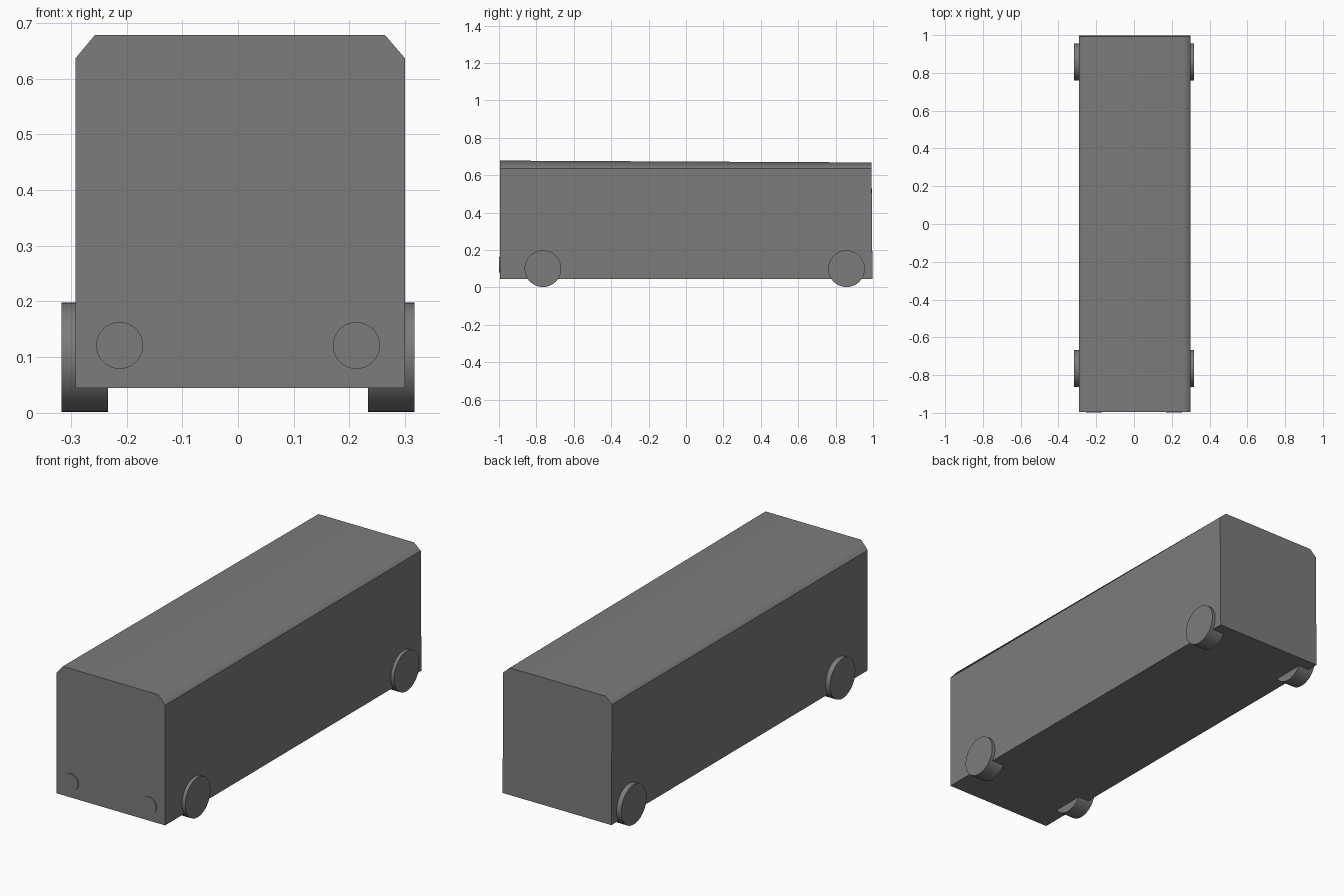
import bpy, bmesh, math

if "Cube" in bpy.data.objects:
    bpy.data.objects.remove(bpy.data.objects["Cube"])

grey = bpy.data.materials.new("dark_grey")
grey.diffuse_color = (0.2, 0.2, 0.2, 1)
grey.use_nodes = True
grey.node_tree.nodes["Principled BSDF"].inputs["Base Color"].default_value = grey.diffuse_color


def cylinder(name, radius, depth, location, rotation):
    bpy.ops.mesh.primitive_cylinder_add(vertices=48, radius=radius, depth=depth,
                                        location=location, rotation=rotation)
    bpy.context.object.name = name
    bpy.context.object.data.materials.append(grey)
    bpy.ops.object.shade_smooth_by_angle(angle=math.radians(30))


# Body: box section with chamfered roof edges, roof dropping slightly to the rear
def section(bm, y_low, y_high, z_roof):
    profile = [(-0.292, 0.045, y_low), (0.300, 0.045, y_low),
               (0.300, 0.636, y_high), (0.264, z_roof, y_high),
               (-0.257, z_roof, y_high), (-0.292, 0.636, y_high)]
    return [bm.verts.new((x, y, z)) for x, z, y in profile]


bm = bmesh.new()
front = section(bm, -0.995, -0.995, 0.678)
rear = section(bm, 0.997, 0.992, 0.668)
bm.faces.new(front)
bm.faces.new(rear[::-1])
for i in range(6):
    j = (i + 1) % 6
    bm.faces.new((front[i], rear[i], rear[j], front[j]))
bmesh.ops.recalc_face_normals(bm, faces=bm.faces)

# Roof blends softly into its chamfers, every other edge stays crisp
for face in bm.faces:
    face.smooth = True
soft = [{front[i], rear[i]} for i in (3, 4)]
for edge in bm.edges:
    edge.smooth = set(edge.verts) in soft
mesh = bpy.data.meshes.new("body")
bm.to_mesh(mesh)
bm.free()
mesh.materials.append(grey)
body = bpy.data.objects.new("body", mesh)
bpy.context.collection.objects.link(body)
body.modifiers.new("flat_roof_normals", 'WEIGHTED_NORMAL').keep_sharp = True

for side, label in ((-1, "left"), (1, "right")):
    # Wheels
    for end, y in (("front", -0.765), ("rear", 0.858)):
        cylinder(f"{end}_{label}_wheel", 0.098, 0.084,
                 (side * 0.275, y, 0.1), (0, math.pi / 2, 0))
    # Headlights, barely proud of the front
    cylinder(f"{label}_headlight", 0.042, 0.03,
             (side * 0.2125, -0.984, 0.121), (math.pi / 2, 0, 0))
